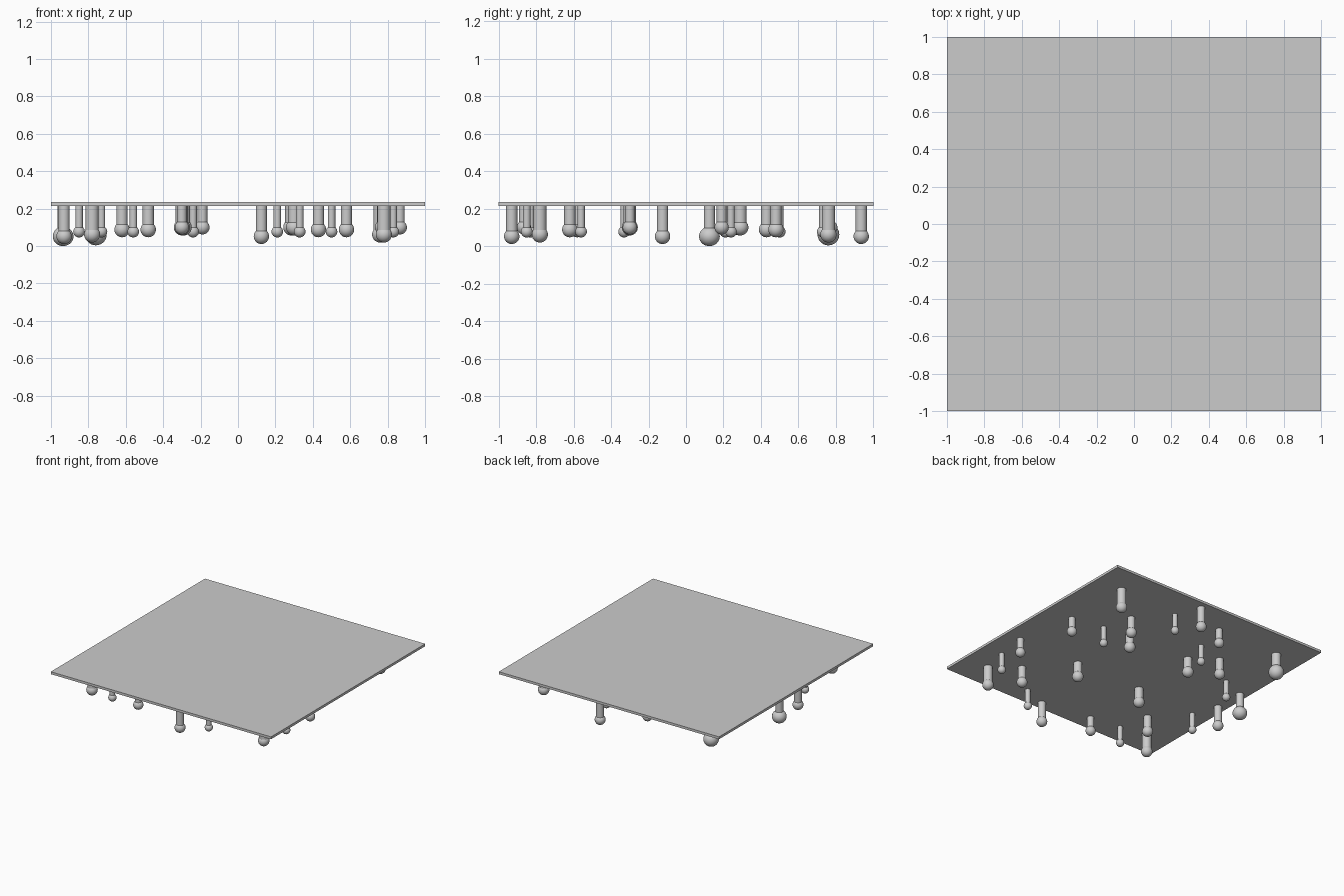
import bpy
import math
from mathutils import Matrix, Vector

old = bpy.data.objects.get("Cube")
if old:
    bpy.data.objects.remove(old, do_unlink=True)

grey = bpy.data.materials.new("light_grey")
grey.use_nodes = True
colour = (0.6, 0.6, 0.6, 1)
grey.diffuse_color = colour
grey.node_tree.nodes["Principled BSDF"].inputs["Base Color"].default_value = colour

UNDERSIDE, TOP = 0.215, 0.235


def finish(name, smooth=True):
    obj = bpy.context.object
    obj.name = name
    obj.data.materials.append(grey)
    if smooth:
        bpy.ops.object.shade_smooth_by_angle(angle=math.radians(40))
    return obj


def hanging_peg(name, spot, style, swell=1.0):
    """Round stem under the panel, ending in a ball."""
    height, ball, stem = style
    x, y = spot
    length = UNDERSIDE + 0.005 - height
    bpy.ops.mesh.primitive_cylinder_add(
        vertices=32, radius=stem, depth=length,
        location=(x, y, height + length / 2))
    finish(name + "_stem")
    bpy.ops.mesh.primitive_uv_sphere_add(
        segments=32, ring_count=16, radius=ball, location=(x, y, height))
    knob = finish(name + "_ball")
    # swollen balls are a little flattened
    knob.scale = (swell, swell, min(swell, height / ball))


# Flat square panel
bpy.ops.mesh.primitive_cube_add(size=1, location=(0, 0, (UNDERSIDE + TOP) / 2))
finish("panel", smooth=False).scale = (2, 2, TOP - UNDERSIDE)

# Peg styles: ball height, ball radius, stem radius
long_peg = (0.052, 0.041, 0.03)
wide_peg = (0.062, 0.043, 0.035)
thin_peg = (0.077, 0.031, 0.02)
mid_peg = (0.088, 0.041, 0.03)
short_peg = (0.1, 0.038, 0.026)
stout_peg = (0.1, 0.043, 0.033)

# Peg layout of one quarter; the neighbour is the same, a quarter turn on
front_quarter = [
    (long_peg, -0.93, -0.125), (thin_peg, -0.85, -0.33),
    (stout_peg, -0.3, -0.3), (mid_peg, -0.62, -0.58),
    (wide_peg, -0.78, -0.78), (thin_peg, -0.56, -0.83),
    (short_peg, -0.3, -0.865),
]
back_quarter = [
    (long_peg, 0.125, 0.935), (thin_peg, 0.21, 0.73),
    (stout_peg, 0.285, 0.29), (mid_peg, 0.43, 0.48),
    (wide_peg, 0.76, 0.76), (thin_peg, 0.5, 0.24),
    (short_peg, 0.77, 0.19),
]

for side, quarter in (("front", front_quarter), ("back", back_quarter)):
    for turn in range(2):
        spin = Matrix.Rotation(turn * math.pi / 2, 2)
        for i, (style, x, y) in enumerate(quarter):
            # the turned back quarter has two swollen balls
            big = side == "back" and turn and style in (long_peg, wide_peg)
            hanging_peg(f"{side}_peg_{turn}_{i}", spin @ Vector((x, y)),
                        style, 1.35 if big else 1.0)
